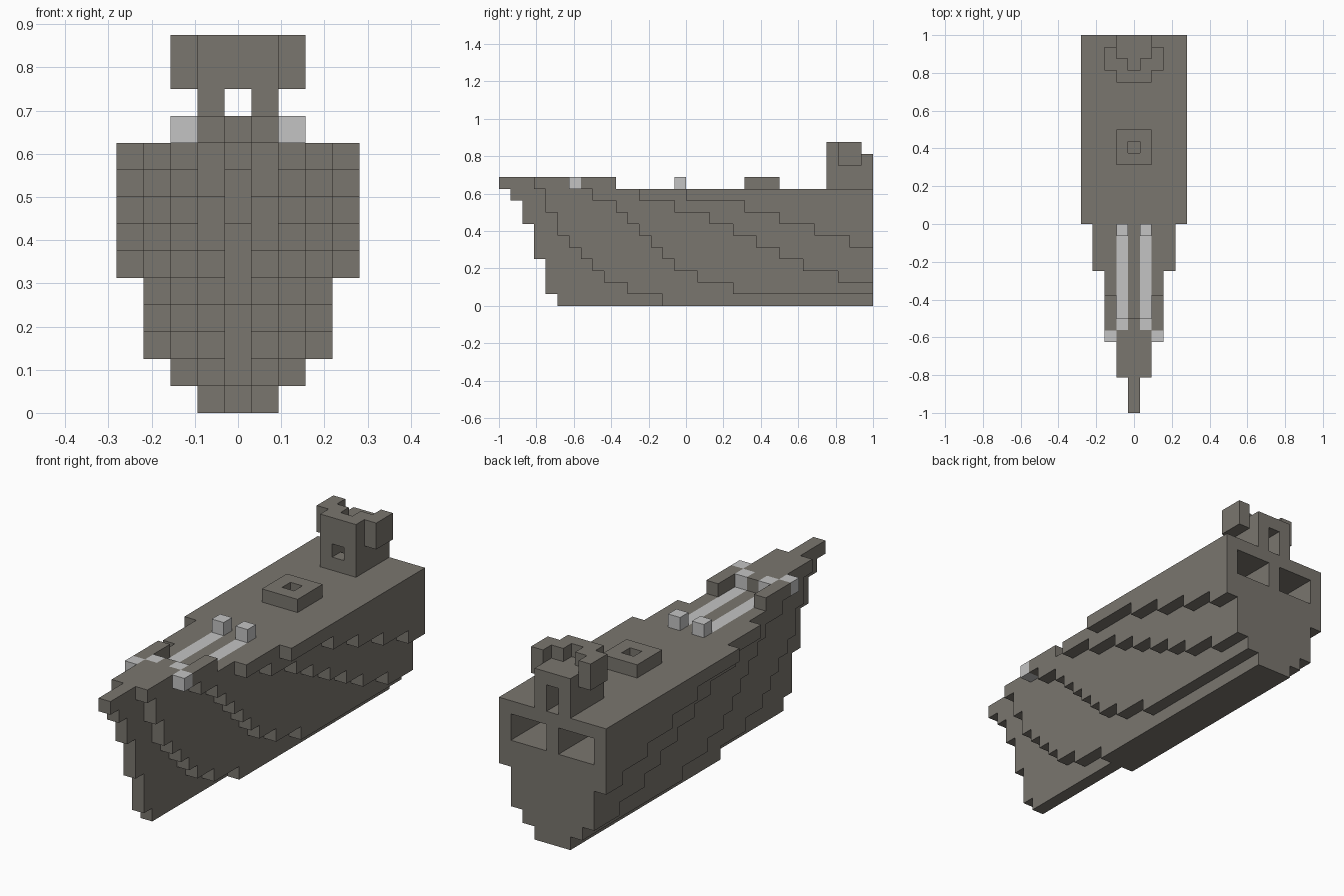
import bpy
import bmesh
from mathutils import Vector

if "Cube" in bpy.data.objects:
    bpy.data.objects.remove(bpy.data.objects["Cube"], do_unlink=True)

UNIT = 0.0625          # edge of one building block
LENGTH = 32            # blocks from bow to stern
DECK = 10              # first layer above the main deck


def make_material(name, colour):
    mat = bpy.data.materials.new(name)
    mat.use_nodes = True
    mat.diffuse_color = (*colour, 1.0)
    bsdf = mat.node_tree.nodes["Principled BSDF"]
    bsdf.inputs["Base Color"].default_value = (*colour, 1.0)
    bsdf.inputs["Roughness"].default_value = 0.9
    return mat


def block(xs, ys, zs):
    """Blocks in inclusive ranges, mirrored across the centre line."""
    return {(side * x, y, z)
            for side in (-1, 1)
            for x in range(xs[0], xs[1] + 1)
            for y in range(ys[0], ys[1] + 1)
            for z in range(zs[0], zs[1] + 1)}


def build_skin(name, cells, solid, mat):
    """Make a mesh from the exposed sides of the cells."""
    bm = bmesh.new()
    corners = {}

    def vert(point):
        key = tuple(round(2 * c) for c in point)
        if key not in corners:
            x, y, z = point
            corners[key] = bm.verts.new(
                (x * UNIT, (y - LENGTH / 2) * UNIT, z * UNIT))
        return corners[key]

    for cell in sorted(cells):
        centre = Vector(cell) + Vector((0, 0.5, 0.5))
        for axis in range(3):
            for sign in (-1, 1):
                normal = Vector((0, 0, 0))
                normal[axis] = sign
                if tuple(int(a + b) for a, b in zip(cell, normal)) in solid:
                    continue
                u = Vector((0, 0, 0))
                u[(axis + 1) % 3] = 0.5
                v = normal.cross(u)
                mid = centre + normal / 2
                bm.faces.new([vert(mid + p)
                              for p in (-u - v, u - v, u + v, v - u)])
    # Merge the coplanar squares into larger flat faces
    bmesh.ops.dissolve_limit(bm, angle_limit=0.01,
                             verts=bm.verts[:], edges=bm.edges[:])
    mesh = bpy.data.meshes.new(name)
    bm.to_mesh(mesh)
    bm.free()
    mesh.materials.append(mat)
    obj = bpy.data.objects.new(name, mesh)
    bpy.context.collection.objects.link(obj)


wood = make_material("weathered grey wood", (0.194, 0.180, 0.157))
metal = make_material("pale grey metal", (0.55, 0.55, 0.55))

# Hull planks: first row of each layer, for each distance from the centre line
plank_starts = [
    (0, [5, 4, 4, 4, 3, 3, 3, 2, 2, 1]),
    (0, [14, 11, 9, 8, 7, 6, 5, 5, 4, 4]),
    (1, [20, 17, 15, 14, 13, 12, 11, 10, 8]),
    (2, [29, 26, 24, 22, 20, 18, 15, 12]),
    (5, [30, 27, 24, 21, 16]),
]
hull = set()
for x, (base, starts) in enumerate(plank_starts):
    for layer, start in enumerate(starts, base):
        hull |= block((x, x), (start, LENGTH - 1), (layer, layer))
# Stern window recesses
hull -= block((1, 3), (26, LENGTH - 1), (7, 8))

# Raised bow deck with its pointed stem and side rails
bow_deck = block((0, 0), (0, 7), (DECK, DECK))
bow_deck |= block((1, 1), (3, 7), (DECK, DECK))
bow_rails = block((2, 2), (7, 9), (DECK, DECK))

# Hatch frame with an open centre
hatch = block((0, 1), (21, 23), (DECK, DECK))
hatch -= block((0, 0), (22, 22), (DECK, DECK))

# Stern tower with a rear doorway, front window and notched top
tower = block((0, 1), (28, 31), (DECK, 12)) | block((0, 1), (28, 29), (13, 13))
tower -= block((0, 0), (29, 31), (DECK, 11))
tower -= block((0, 0), (28, 28), (11, 11))
tower -= block((0, 0), (29, 29), (13, 13))
tower_wings = block((2, 2), (29, 30), (12, 13))

# Anchor chains set in the deck, with end posts and side anchors
chains = block((1, 1), (8, 15), (9, 9)) | block((1, 1), (7, 7), (DECK, DECK))
chain_posts = block((1, 1), (15, 15), (DECK, DECK))
anchors = block((2, 2), (6, 6), (DECK, DECK))
hull -= chains
bow_deck -= chains

parts = [
    ("hull", hull, wood),
    ("bow_deck", bow_deck, wood),
    ("bow_rails", bow_rails, wood),
    ("hatch_frame", hatch, wood),
    ("stern_tower", tower, wood),
    ("tower_wings", tower_wings, wood),
    ("anchor_chains", chains, metal),
    ("chain_posts", chain_posts, metal),
    ("anchors", anchors, metal),
]
solid = set().union(*(cells for _, cells, _ in parts))
for name, cells, mat in parts:
    build_skin(name, cells, solid, mat)
